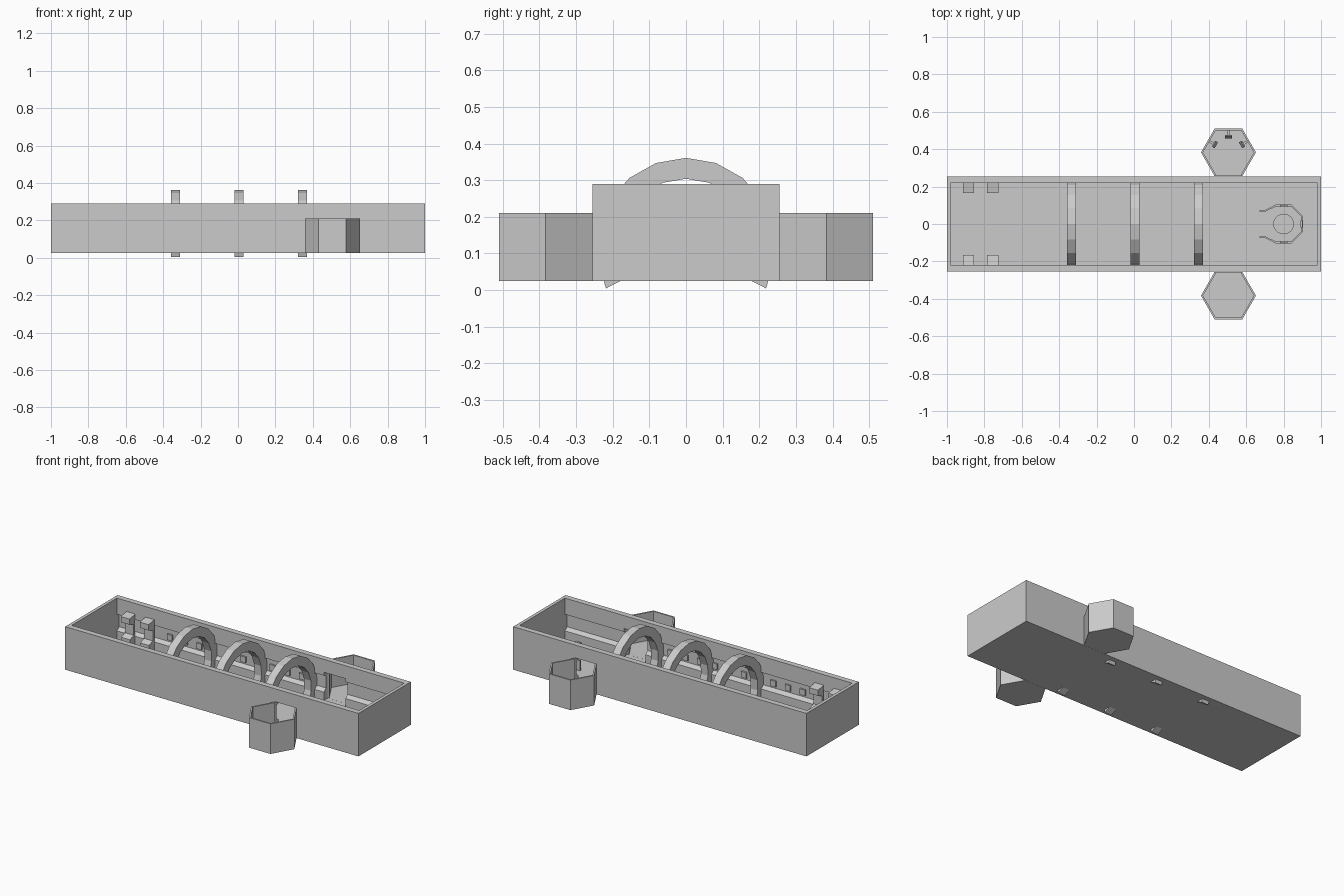
import bpy, bmesh, math
from mathutils import Matrix, Vector

if "Cube" in bpy.data.objects:
    bpy.data.objects.remove(bpy.data.objects["Cube"])

Z0, ZF, ZT, ZD = 0.025, 0.037, 0.29, 0.21   # underside, floor, rim, pod/doorway top
POD_X, POD_Y, POD_R = 0.505, 0.383, 0.147


def add_mesh(name, bm):
    bmesh.ops.recalc_face_normals(bm, faces=bm.faces)
    me = bpy.data.meshes.new(name)
    bm.to_mesh(me)
    bm.free()
    ob = bpy.data.objects.new(name, me)
    bpy.context.collection.objects.link(ob)
    return ob


def extrude(name, pts, vec):
    """Closed planar outline of 3D points, extruded along vec."""
    bm = bmesh.new()
    f = bm.faces.new([bm.verts.new(p) for p in pts])
    r = bmesh.ops.extrude_face_region(bm, geom=[f], use_keep_orig=True)
    bmesh.ops.translate(bm, vec=vec, verts=[v for v in r['geom'] if isinstance(v, bmesh.types.BMVert)])
    return add_mesh(name, bm)


def box(name, x0, x1, y0, y1, z0, z1):
    y0, y1 = sorted((y0, y1))
    return extrude(name, [(x0, y0, z0), (x1, y0, z0), (x1, y1, z0), (x0, y1, z0)], (0, 0, z1 - z0))


def profile_x(name, yz, x0, x1):
    return extrude(name, [(x0, y, z) for y, z in yz], (x1 - x0, 0, 0))


def thin_wall(name, outer, inner, z0, z1):
    """Open run of wall between two matching outlines."""
    return extrude(name, [(x, y, z0) for x, y in outer + inner[::-1]], (0, 0, z1 - z0))


def polar(cx, cy, r, deg):
    a = math.radians(deg)
    return (cx + r * math.cos(a), cy + r * math.sin(a))


# Hull floor and end walls
box("floor", -0.98, 0.98, -0.255, 0.255, Z0, ZF)
box("end_wall_left", -1, -0.98, -0.255, 0.255, Z0, ZT)
box("end_wall_right", 0.98, 1, -0.255, 0.255, Z0, ZT)

# Side walls with a recessed band, split by the pod doorway
wall = [(.255, ZF), (.255, ZT), (.22, ZT), (.22, .19), (.242, .18), (.242, .105), (.22, .088), (.22, ZF)]
door0, door1 = POD_X - POD_R / 2, POD_X + POD_R / 2
for s, side in ((1, "back"), (-1, "front")):
    prof = [(s * y, z) for y, z in wall]
    profile_x(side + "_wall_long", prof, -0.98, door0)
    profile_x(side + "_wall_short", prof, door1, 0.98)
    box(side + "_door_header", door0, door1, s * .22, s * .255, ZD, ZT)

    # Small square wall panels inside the recess
    for i in range(10):
        x = -0.63 + i * 0.1
        box(side + "_wall_panel", x - .018, x + .018, s * .232, s * .245, .117, .153)

    # Wall consoles: hood, back and base in a C shape
    c = [(.22, ZF), (.17, ZF), (.17, .085), (.205, .1), (.205, .165), (.165, .18), (.165, .215), (.22, .225)]
    for x in (-0.885, -0.755):
        profile_x(side + "_console", [(s * y, z) for y, z in c], x - .03, x + .03)

    # Hexagonal side pod, open on top and towards the hull
    cy = s * POD_Y
    hexa = [polar(POD_X, cy, POD_R, 60 * k) for k in range(6)]
    extrude(side + "_pod_floor", [(x, y, Z0) for x, y in hexa], (0, 0, ZF - Z0))
    angs = [-60 * s + s * 60 * k for k in range(6)]
    thin_wall(side + "_pod_wall", [polar(POD_X, cy, POD_R, a) for a in angs],
              [polar(POD_X, cy, POD_R - .011, a) for a in angs], ZF, ZD)

# Tilted screens on arms in the back pod
for a in (30, 90, 150):
    rot = Matrix.Translation((POD_X, POD_Y, 0)) @ Matrix.Rotation(math.radians(a), 4, 'Z')
    prof = [(.075, .105), (.088, .14), (.094, .138), (.081, .103)]
    scr = extrude("pod_screen", [(r, -.018, z) for r, z in prof], (0, .036, 0))
    arm = box("pod_screen_arm", .085, .124, -.006, .006, .112, .122)
    for ob in (scr, arm):
        ob.data.transform(rot)

# Arched ribs, ends poking through the floor
ang = [math.radians(19.5 * k) for k in range(-6, 7)]
arch = [(R * math.sin(a), .116 + R * math.cos(a)) for R, seq in ((.245, ang), (.188, ang[::-1])) for a in seq]
for x in (-0.335, 0.005, 0.345):
    profile_x("arch_rib", arch, x - .024, x + .024)

# Octagonal command station, open to the left with flared arms
cx = 0.80
angs = [-157.5 + 45 * k for k in range(8)]
outer = [(.67, -.075), (.70, -.075)] + [polar(cx, 0, .112, a) for a in angs[1:7]] + [(.70, .075), (.67, .075)]
inner = [(.67, -.067), (.703, -.067)] + [polar(cx, 0, .102, a) for a in angs[1:7]] + [(.703, .067), (.67, .067)]
thin_wall("command_station_wall", outer, inner, ZF, .10)
for a in (-90, 0, 90):
    p = box("command_station_screen", .09, .102, -.02, .02, .085, .115)
    p.data.transform(Matrix.Translation((cx, 0, 0)) @ Matrix.Rotation(math.radians(a), 4, 'Z'))
extrude("command_platform", [(*polar(cx, 0, .055, 15 * k), ZF) for k in range(24)], (0, 0, .012))
